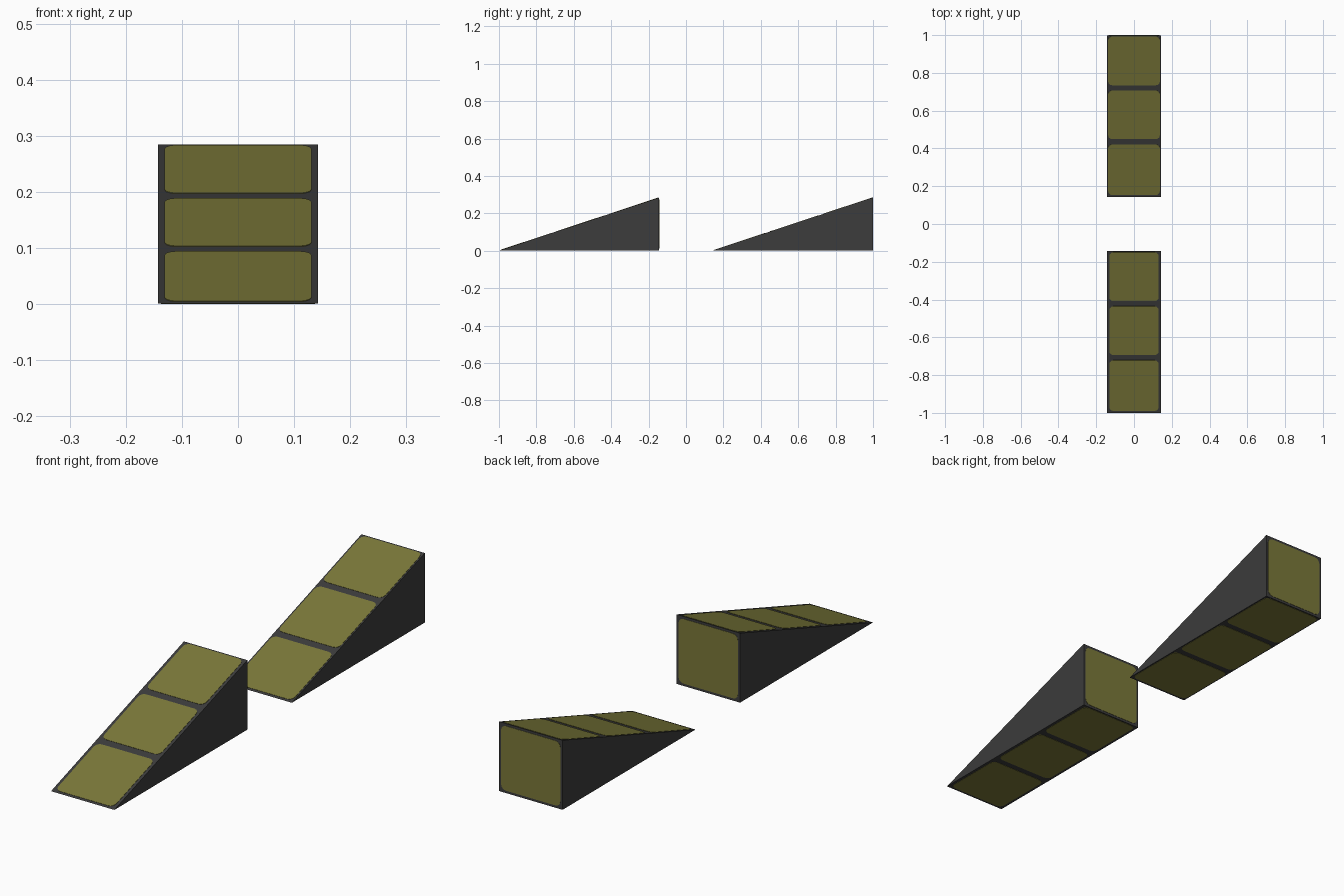
import bpy, bmesh, math
from mathutils import Vector

if "Cube" in bpy.data.objects:
    bpy.data.objects.remove(bpy.data.objects["Cube"])

W, L, H = 1 / 7, 6 / 7, 2 / 7      # half width, length, height of a wedge
T = 0.0012                         # plate thickness


def material(name, rgb):
    m = bpy.data.materials.new(name)
    m.diffuse_color = (*rgb, 1)
    m.use_nodes = True
    m.node_tree.nodes["Principled BSDF"].inputs["Base Color"].default_value = m.diffuse_color
    return m


OLIVE = material("olive panel", (0.195, 0.188, 0.041))
GREY = material("dark grey", (0.045, 0.045, 0.045))


def finish(name, bm, mat):
    bmesh.ops.recalc_face_normals(bm, faces=bm.faces)
    me = bpy.data.meshes.new(name)
    bm.to_mesh(me)
    bm.free()
    me.materials.append(mat)
    ob = bpy.data.objects.new(name, me)
    bpy.context.collection.objects.link(ob)
    return ob


def extrude_face(bm, points, offset):
    face = bm.faces.new([bm.verts.new(p) for p in points])
    ext = bmesh.ops.extrude_face_region(bm, geom=[face], use_keep_orig=True)
    verts = [g for g in ext["geom"] if isinstance(g, bmesh.types.BMVert)]
    bmesh.ops.translate(bm, verts=verts, vec=offset)


def rounded_rect(x, v0, v1, r=0.022, steps=3):
    """Corner-rounded outline spanning -x..x and v0..v1."""
    pts = []
    for cx, cv, start in ((x - r, v1 - r, 0), (r - x, v1 - r, 90),
                          (r - x, v0 + r, 180), (x - r, v0 + r, 270)):
        for i in range(steps + 1):
            a = math.radians(start + 90 * i / steps)
            pts.append((cx + r * math.cos(a), cv + r * math.sin(a)))
    return pts


def panels(name, start, end, normal, spans, x):
    """Thin rounded plates laid along the line from start to end."""
    start, end = Vector(start), Vector(end)
    length = (end - start).length
    axis = (end - start).normalized()
    bm = bmesh.new()
    for a, b in spans:
        outline = rounded_rect(x, a * length, b * length)
        pts = [start + axis * v + Vector((u, 0, 0)) for u, v in outline]
        extrude_face(bm, pts, Vector(normal).normalized() * T)
    finish(name, bm, OLIVE)


ROWS = ((0.012, 0.326), (0.358, 0.66), (0.691, 0.994))

for label, y0, margin in (("front", -1.0, 0.012), ("rear", 1 / 7, 0.006)):
    y1 = y0 + L - T
    # solid wedge body
    bm = bmesh.new()
    extrude_face(bm, [(-W, y0, T), (-W, y1, T), (-W, y1, H - T)],
                 Vector((2 * W, 0, 0)))
    finish(label + "_wedge_body", bm, GREY)
    # coloured panels on slope, underside and tall end
    x = W - margin
    panels(label + "_slope_panels", (0, y0, T), (0, y1, H - T), (0, -H, L), ROWS, x)
    panels(label + "_underside_panels", (0, y0, T), (0, y1, T), (0, 0, -1), ROWS, x)
    panels(label + "_end_panel", (0, y1, T), (0, y1, H - T), (0, 1, 0),
           ((0.035, 0.965),), W - 0.009)
